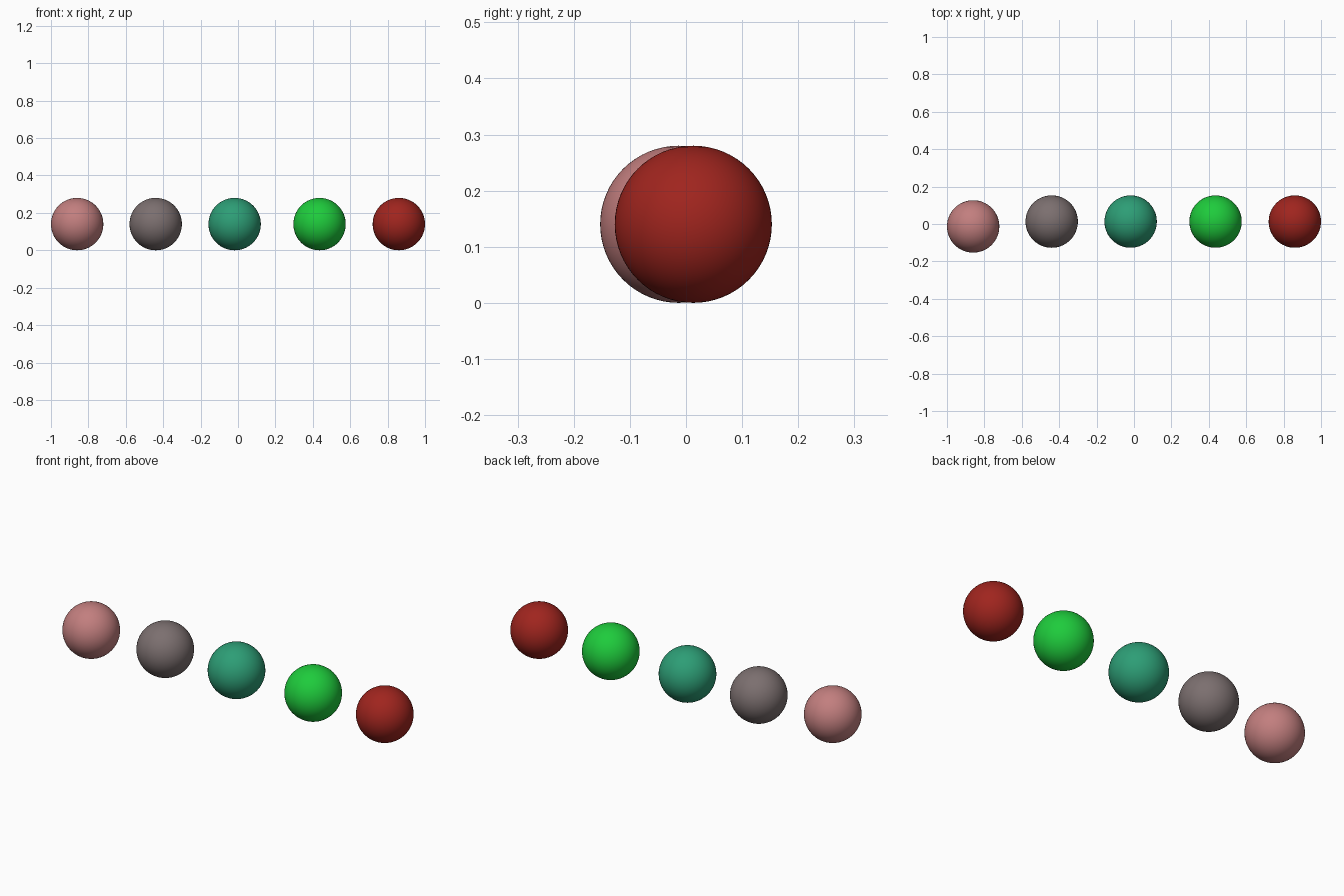
import bpy

if "Cube" in bpy.data.objects:
    bpy.data.objects.remove(bpy.data.objects["Cube"])

RADIUS = 0.14

# part name, x, y, colour
BALLS = [
    ("pink_ball", -0.86, -0.013, (0.54, 0.21, 0.21)),
    ("grey_ball", -0.44, 0.013, (0.20, 0.16, 0.16)),
    ("teal_ball", -0.018, 0.013, (0.026, 0.34, 0.18)),
    ("green_ball", 0.436, 0.013, (0.013, 0.60, 0.045)),
    ("red_ball", 0.86, 0.013, (0.35, 0.018, 0.013)),
]


def add_ball(name, x, y, colour):
    bpy.ops.mesh.primitive_uv_sphere_add(
        segments=64, ring_count=32, radius=RADIUS, location=(x, y, RADIUS))
    ball = bpy.context.object
    ball.name = name
    bpy.ops.object.shade_smooth()
    mat = bpy.data.materials.new(name + "_colour")
    mat.diffuse_color = (*colour, 1.0)
    mat.use_nodes = True
    mat.node_tree.nodes["Principled BSDF"].inputs["Base Color"].default_value = mat.diffuse_color
    ball.data.materials.append(mat)


# Row of five balls resting on the ground
for spec in BALLS:
    add_ball(*spec)
